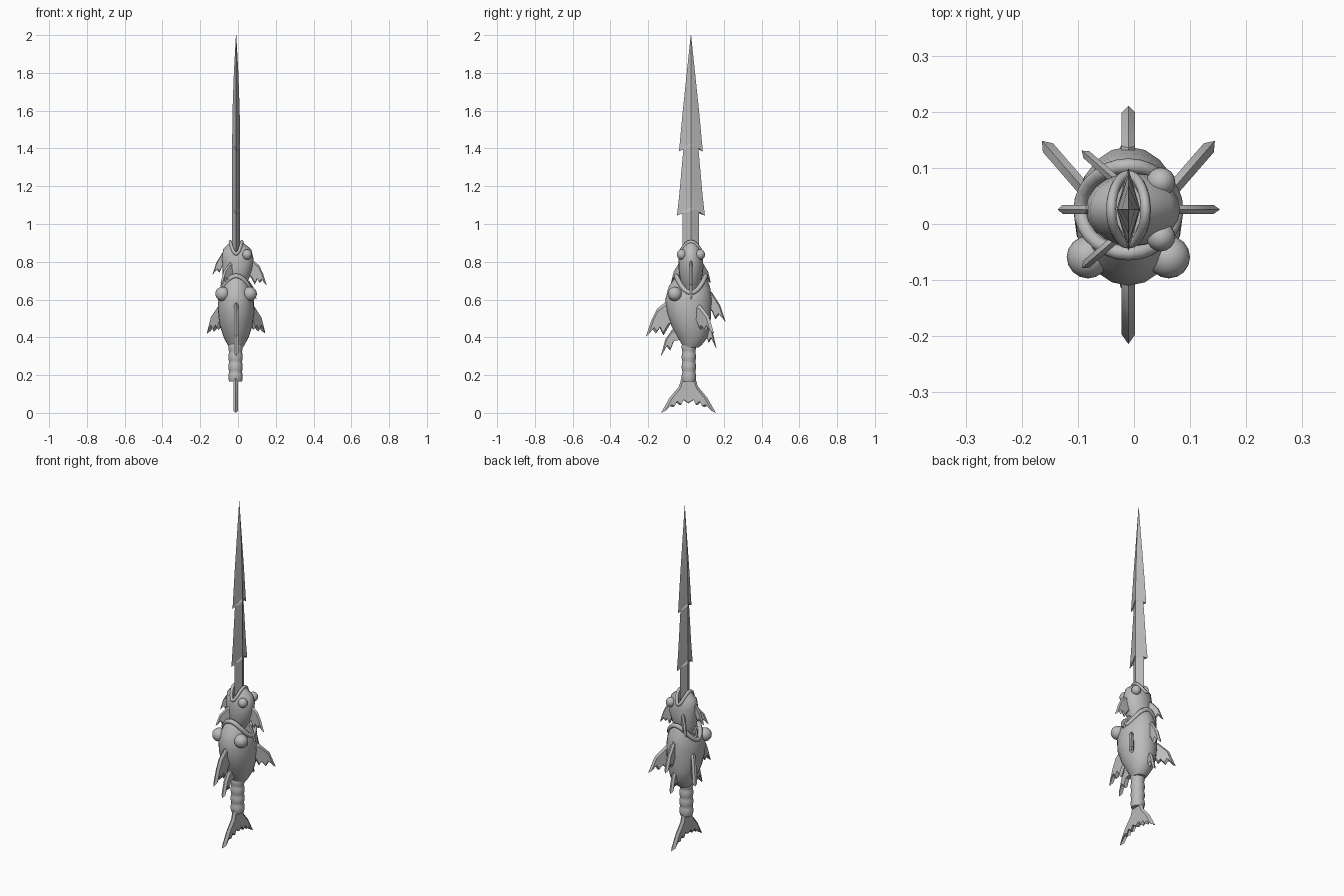
import bpy, bmesh
from math import sin, cos, pi, radians
from mathutils import Matrix, Vector

cube = bpy.data.objects.get("Cube")
if cube:
    bpy.data.objects.remove(cube)

CX, CY = -0.01, 0.026

grey = bpy.data.materials.new("grey")
grey.use_nodes = True
grey.diffuse_color = (0.5, 0.5, 0.5, 1)
grey.node_tree.nodes["Principled BSDF"].inputs["Base Color"].default_value = (0.5, 0.5, 0.5, 1)


def add_mesh(name, bm, matrix, angle=40):
    bmesh.ops.recalc_face_normals(bm, faces=bm.faces)
    me = bpy.data.meshes.new(name)
    bm.to_mesh(me)
    bm.free()
    me.materials.append(grey)
    ob = bpy.data.objects.new(name, me)
    ob.matrix_world = matrix
    bpy.context.collection.objects.link(ob)
    bpy.ops.object.select_all(action='DESELECT')
    bpy.context.view_layer.objects.active = ob
    ob.select_set(True)
    bpy.ops.object.shade_smooth_by_angle(angle=radians(angle))
    return ob


def loft(name, rings, matrix, angle=40):
    """Skin a list of equal rings and close both ends."""
    bm = bmesh.new()
    loops = [[bm.verts.new(p) for p in ring] for ring in rings]
    n = len(loops[0])
    for a, b in zip(loops, loops[1:]):
        for i in range(n):
            j = (i + 1) % n
            bm.faces.new((a[i], a[j], b[j], b[i]))
    bm.faces.new(loops[0])
    bm.faces.new(loops[-1])
    return add_mesh(name, bm, matrix, angle)


def oval(z, cy, rx, ry, tilt=0, n=20):
    """Oval ring that rises at front and back and drops at the sides."""
    ts = [2 * pi * i / n for i in range(n)]
    return [(rx * cos(t), cy + ry * sin(t), z - tilt * cos(2 * t)) for t in ts]


def fin(name, outline, angle, matrix, origin=(0, 0), half=0.012, core=0.8):
    """Plate in a vertical plane with edges tapered to a ridge."""
    d = Vector((cos(radians(angle)), sin(radians(angle)), 0))
    side = Vector((-d.y, d.x, 0))
    base = Vector((origin[0], origin[1], 0))
    mid = sum((Vector(p) for p in outline), Vector((0, 0))) / len(outline)
    rings = []
    for offset, scale in ((-half, core), (0, 1), (half, core)):
        flat = [mid + (Vector(p) - mid) * scale for p in outline]
        rings.append([base + d * p.x + side * offset + Vector((0, 0, p.y)) for p in flat])
    return loft(name, rings, matrix, 30)


# Fin outlines: distance from the body axis, height below the mouth
CREST = [(0.07, -0.13), (0.13, -0.14), (0.18, -0.18), (0.21, -0.24), (0.24, -0.33),
         (0.205, -0.285), (0.185, -0.31), (0.165, -0.28), (0.145, -0.32), (0.11, -0.26), (0.07, -0.25)]
LOWER = [(0.04, -0.28), (0.10, -0.29), (0.135, -0.34), (0.16, -0.43),
         (0.13, -0.375), (0.11, -0.40), (0.09, -0.35), (0.04, -0.34)]
BELLY = [(0.07, -0.08), (0.11, -0.09), (0.155, -0.16), (0.185, -0.25),
         (0.15, -0.21), (0.13, -0.235), (0.11, -0.19), (0.07, -0.17)]
SIDE = [(0.08, -0.15), (0.14, -0.16), (0.20, -0.22), (0.235, -0.31),
        (0.20, -0.27), (0.18, -0.30), (0.155, -0.27), (0.14, -0.29), (0.115, -0.24), (0.08, -0.23)]


def fish(label, top, turn, scale, zscale, mouth_x, mouth_y):
    """Upright fish facing -y before turning, mouth open at the top."""
    m = (Matrix.Translation((CX, CY, top)) @ Matrix.Rotation(radians(turn), 4, 'Z')
         @ Matrix.Diagonal((scale, scale, zscale, 1)))
    # Body with a hollow mouth
    rows = [(-0.385, 0.0, 0.035, 0.04), (-0.37, 0.006, 0.045, 0.052), (-0.33, 0.009, 0.066, 0.08),
            (-0.27, 0.0, 0.086, 0.103), (-0.20, -0.01, 0.097, 0.117), (-0.13, -0.012, 0.095, 0.124),
            (-0.08, -0.008, 0.09, 0.109, 0.02), (-0.05, 0, mouth_x, mouth_y, 0.045),
            (-0.09, 0, mouth_x * 0.75, mouth_y * 0.75, 0.035)]
    loft(label + "_body", [oval(*r) for r in rows], m)
    # Lips
    cu = bpy.data.curves.new(label + "_lips", 'CURVE')
    cu.dimensions = '3D'
    cu.bevel_depth = 0.013
    cu.bevel_resolution = 2
    pts = oval(-0.05, 0, mouth_x, mouth_y, 0.045, 28)
    sp = cu.splines.new('POLY')
    sp.points.add(len(pts) - 1)
    for p, co in zip(sp.points, pts):
        p.co = (*co, 1)
    sp.use_cyclic_u = True
    cu.materials.append(grey)
    lips = bpy.data.objects.new(label + "_lips", cu)
    lips.matrix_world = m
    bpy.context.collection.objects.link(lips)
    # Eyes and side fins
    for s, word in ((1, "left"), (-1, "right")):
        bm = bmesh.new()
        bmesh.ops.create_uvsphere(bm, u_segments=16, v_segments=10, radius=0.038,
                                  matrix=Matrix.Translation((0.072 * s, -0.085, -0.1)))
        add_mesh(f"{label}_{word}_eye", bm, m)
        fin(f"{label}_{word}_side_fin", SIDE, 90 - 41 * s, m, (0, -0.055))
    # Fins along the middle
    fin(label + "_crest_fin", CREST, -90, m)
    fin(label + "_lower_crest_fin", LOWER, -90, m)
    fin(label + "_belly_fin", BELLY, 90, m)
    fin(label + "_lower_belly_fin", [(r * 0.85, z + 0.04) for r, z in LOWER], 90, m)


fish("large_fish", 0.73, 0, 1, 1, 0.085, 0.078)
fish("small_fish", 0.91, 90, 0.68, 0.72, 0.09, 0.045)

# Ribbed grip
grip = []
for i in range(25):
    r = 0.034 + 0.004 * abs(sin(pi * i / 6))
    grip.append(oval(0.165 + 0.21 * i / 24, 0, r, r))
loft("grip", grip, Matrix.Translation((CX - 0.003, CY - 0.011, 0)), 60)

# Tail fin with scalloped lower edge
tail = [(-0.035, 0.19), (-0.05, 0.14), (-0.10, 0.08), (-0.145, 0.0), (-0.105, 0.04), (-0.085, 0.03),
        (-0.07, 0.06), (-0.045, 0.04), (-0.03, 0.07), (0, 0.05)]
tail += [(-r, z) for r, z in reversed(tail[:-1])]
fin("tail_fin", tail, 90, Matrix.Translation((CX - 0.003, CY - 0.013, 0)), core=0.85)

# Barbed blade: edge height, half width, ridge height, half thickness
blade = [(0.72, 0.045, 0.72, 0.021), (1.09, 0.043, 1.07, 0.021), (1.045, 0.074, 1.09, 0.021),
         (1.15, 0.062, 1.15, 0.021), (1.43, 0.037, 1.41, 0.021), (1.385, 0.063, 1.43, 0.021),
         (1.6, 0.043, 1.6, 0.019), (1.8, 0.022, 1.8, 0.012), (2.0, 0.001, 2.0, 0.001)]
loft("blade", [[(t, 0, zr), (0, w, ze), (-t, 0, zr), (0, -w, ze)] for ze, w, zr, t in blade],
     Matrix.Translation((CX, CY, 0)), 20)
